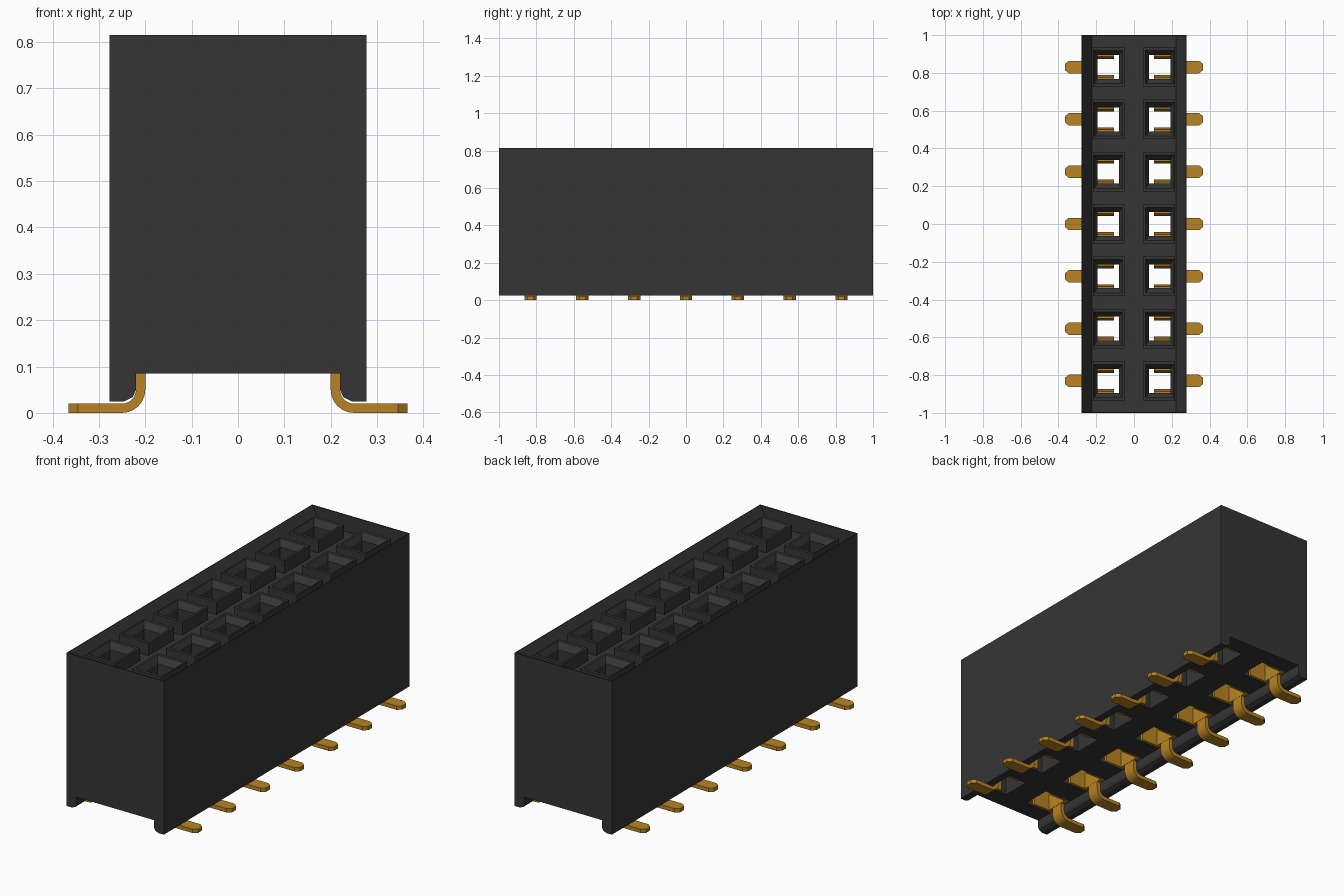
import bpy, bmesh, math

old = bpy.data.objects.get("Cube")
if old:
    bpy.data.objects.remove(old)

PITCH = 0.277
ROWS = [(i - 3) * PITCH for i in range(7)]


def material(name, color):
    m = bpy.data.materials.new(name)
    m.use_nodes = True
    m.diffuse_color = color
    m.node_tree.nodes["Principled BSDF"].inputs["Base Color"].default_value = color
    return m


black = material("black plastic", (0.036, 0.036, 0.036, 1))
gold = material("gold metal", (0.48, 0.23, 0.017, 1))


def finish(bm, name, mat):
    bmesh.ops.recalc_face_normals(bm, faces=bm.faces[:])
    me = bpy.data.meshes.new(name)
    bm.to_mesh(me)
    bm.free()
    ob = bpy.data.objects.new(name, me)
    bpy.context.scene.collection.objects.link(ob)
    me.materials.append(mat)
    return ob


def loft(bm, rings):
    """Skin a stack of equal rings and cap both ends."""
    loops = [[bm.verts.new(p) for p in r] for r in rings]
    n = len(loops[0])
    for a, b in zip(loops, loops[1:]):
        for i in range(n):
            j = (i + 1) % n
            bm.faces.new((a[i], a[j], b[j], b[i]))
    bm.faces.new(loops[0])
    bm.faces.new(loops[-1])


def rect(x0, x1, y0, y1, z):
    return [(x0, y0, z), (x1, y0, z), (x1, y1, z), (x0, y1, z)]


def box(bm, x0, x1, y0, y1, z0, z1):
    loft(bm, [rect(x0, x1, y0, y1, z0), rect(x0, x1, y0, y1, z1)])


# Housing: cross-section with bottom rails and sloped top rims
half = [(0.22, 0.085), (0.22, 0.05), (0.227, 0.034), (0.245, 0.025),
        (0.277, 0.025), (0.277, 0.815), (0.274, 0.815), (0.222, 0.73)]
section = half + [(-x, z) for x, z in reversed(half)]
bm = bmesh.new()
loft(bm, [[(x, y, z) for x, z in section] for y in (-1, 1)])
housing = finish(bm, "housing", black)

# Thin end walls and raised socket blocks, merged into the housing
bm = bmesh.new()
for y0, y1 in ((-1, -0.994), (0.994, 1)):
    box(bm, -0.277, 0.277, y0, y1, 0.6, 0.815)
for y in ROWS:
    for x0, x1 in ((0.05, 0.217), (-0.217, -0.05)):
        box(bm, x0, x1, y - 0.105, y + 0.105, 0.7, 0.795)
blocks = finish(bm, "socket_blocks", black)

# Socket holes: wide well below, narrow throat, flared mouth
bm = bmesh.new()
for y in ROWS:
    for s in (1, -1):
        stack = [(0.065, 0.219, 0.075, 0.06), (0.065, 0.219, 0.075, 0.67),
                 (0.08, 0.193, 0.063, 0.671), (0.08, 0.193, 0.063, 0.765),
                 (0.061, 0.212, 0.09, 0.797)]
        loft(bm, [rect(s * a, s * b, y - w, y + w, z) for a, b, w, z in stack])
holes = finish(bm, "socket_hole_cutter", black)

bpy.context.view_layer.objects.active = housing
for tool, op in ((blocks, 'UNION'), (holes, 'DIFFERENCE')):
    tool.hide_render = True
    mod = housing.modifiers.new(op, 'BOOLEAN')
    mod.operation = op
    mod.solver = 'EXACT'
    mod.use_self = True
    mod.object = tool
    bpy.ops.object.modifier_apply(modifier=mod.name)
    bpy.data.objects.remove(tool)


def contact(bm, y, s):
    # Back plate and two spring arms pinching toward the top
    box(bm, s * 0.199, s * 0.218, y - 0.073, y + 0.073, 0.088, 0.6)
    for t in (1, -1):
        arm = [(0.074, 0.088), (0.074, 0.35), (0.057, 0.6), (0.066, 0.66),
               (0.055, 0.66), (0.042, 0.6), (0.06, 0.35), (0.06, 0.088)]
        loft(bm, [[(s * x, y + t * v, z) for v, z in arm] for x in (0.105, 0.2)])
    # Leg: straight drop, rounded bend, flat foot with a tapered tip
    w, c = 0.033, (0.25, 0.05)
    path = [((0.22, 0.1), (0.2, 0.1), w)]
    for i in range(7):
        a = math.pi + i * math.pi / 12
        ca, sa = math.cos(a), math.sin(a)
        path.append(((c[0] + 0.03 * ca, c[1] + 0.03 * sa),
                     (c[0] + 0.05 * ca, c[1] + 0.05 * sa), w))
    path += [((0.345, 0.02), (0.345, 0), w), ((0.366, 0.02), (0.366, 0), 0.016)]
    loft(bm, [[(s * i[0], y - h, i[1]), (s * i[0], y + h, i[1]),
               (s * o[0], y + h, o[1]), (s * o[0], y - h, o[1])]
              for i, o, h in path])


# Contacts, one object per row
for name, s in (("left_contacts", 1), ("right_contacts", -1)):
    bm = bmesh.new()
    for y in ROWS:
        contact(bm, y, s)
    ob = finish(bm, name, gold)
    bpy.ops.object.select_all(action='DESELECT')
    ob.select_set(True)
    bpy.context.view_layer.objects.active = ob
    bpy.ops.object.shade_smooth_by_angle(angle=math.radians(25))
